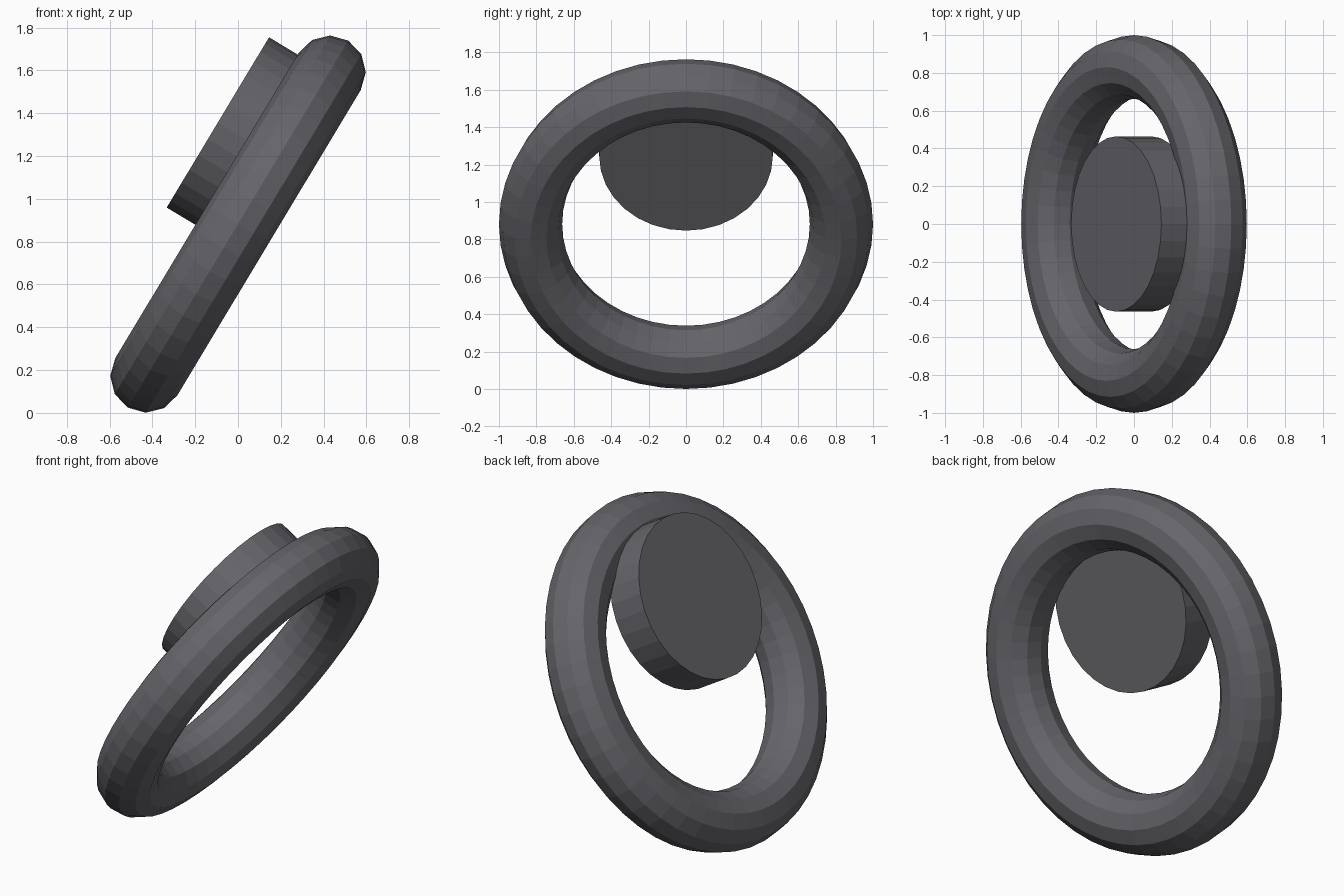
import bpy
import math
from mathutils import Vector

if "Cube" in bpy.data.objects:
    bpy.data.objects.remove(bpy.data.objects["Cube"])

TILT = math.radians(-59)          # both parts lean about the y axis
normal = Vector((math.sin(TILT), 0, math.cos(TILT)))

dark = bpy.data.materials.new("dark_grey")
dark.diffuse_color = (0.13, 0.13, 0.145, 1)
dark.use_nodes = True
dark.node_tree.nodes["Principled BSDF"].inputs["Base Color"].default_value = dark.diffuse_color


def finish(name):
    obj = bpy.context.object
    obj.name = name
    obj.data.materials.append(dark)


# Leaning ring
bpy.ops.mesh.primitive_torus_add(
    major_radius=0.831, minor_radius=0.169, major_segments=48, minor_segments=12,
    location=(0, 0, 0.882), rotation=(0, TILT, 0))
finish("ring")

# Disc resting on the upper side of the ring
depth = 0.218
outer_centre = Vector((-0.094, 0, 1.357))
bpy.ops.mesh.primitive_cylinder_add(
    vertices=32, radius=0.464, depth=depth,
    location=outer_centre - normal * depth / 2, rotation=(0, TILT, 0))
finish("disc")
